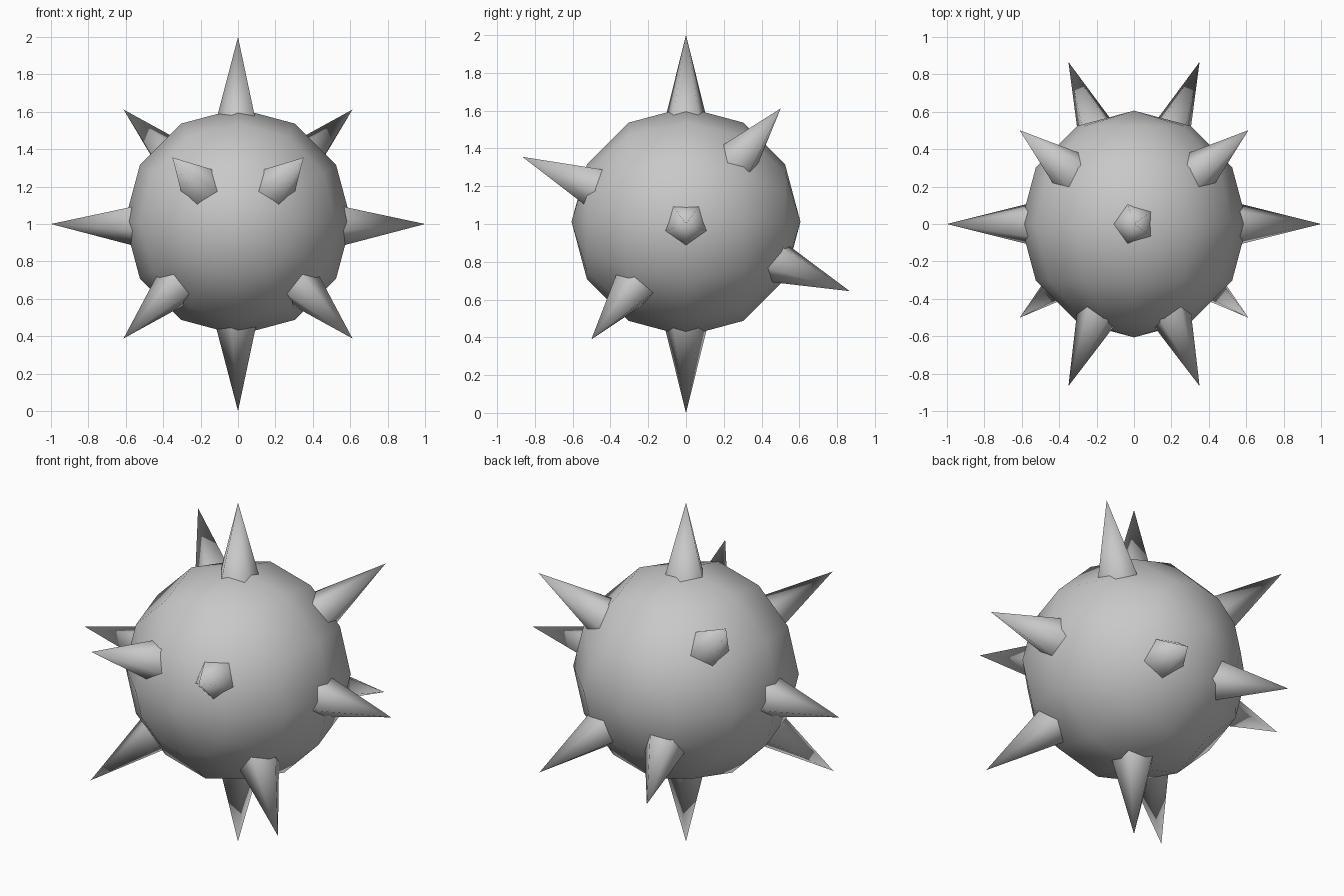
import bpy
import bmesh
import math
from mathutils import Matrix, Vector

cube = bpy.data.objects.get("Cube")
if cube:
    bpy.data.objects.remove(cube, do_unlink=True)

CENTRE = Vector((0, 0, 1))
BALL_RADIUS = 0.606
SPIKE_BASE = 0.5       # distance of the hidden spike base from the centre
SPIKE_RADIUS = 0.131
SIDES = 5

grey = bpy.data.materials.new("grey_metal")
grey.use_nodes = True
colour = (0.58, 0.58, 0.58, 1)
grey.diffuse_color = colour
grey.node_tree.nodes["Principled BSDF"].inputs["Base Color"].default_value = colour


def add_object(name, bm, smooth_angle):
    """Turn a bmesh into a shaded object with the grey material."""
    bmesh.ops.recalc_face_normals(bm, faces=bm.faces)
    mesh = bpy.data.meshes.new(name)
    bm.to_mesh(mesh)
    bm.free()
    mesh.materials.append(grey)
    obj = bpy.data.objects.new(name, mesh)
    bpy.context.collection.objects.link(obj)
    bpy.ops.object.select_all(action='DESELECT')
    obj.select_set(True)
    bpy.context.view_layer.objects.active = obj
    bpy.ops.object.shade_smooth_by_angle(angle=math.radians(smooth_angle))
    return obj


def add_spike(name, direction, corner_hint):
    """Five-sided spike along direction, one base corner towards corner_hint."""
    axis = Vector(direction).normalized()
    hint = Vector(corner_hint)
    corner = (hint - axis * hint.dot(axis)).normalized()
    side = axis.cross(corner)
    base = CENTRE + axis * SPIKE_BASE
    bm = bmesh.new()
    ring = []
    for i in range(SIDES):
        a = math.tau * i / SIDES
        offset = corner * math.cos(a) + side * math.sin(a)
        ring.append(bm.verts.new(base + offset * SPIKE_RADIUS))
    tip = bm.verts.new(CENTRE + axis)
    for i in range(SIDES):
        bm.faces.new((ring[i], ring[(i + 1) % SIDES], tip))
    bm.faces.new(ring[::-1])
    add_object(name, bm, 85)


# Coarse smooth ball with its poles at the front and back
bm = bmesh.new()
turn = Matrix.Translation((0, 0, 1.012)) @ Matrix.Rotation(math.pi / 2, 4, 'X')
bmesh.ops.create_uvsphere(bm, u_segments=12, v_segments=6,
                          radius=BALL_RADIUS, matrix=turn)
add_object("ball", bm, 60)

# Vertical spikes
add_spike("top_spike", (0, 0, 1), (-1, 0, 0))
add_spike("bottom_spike", (0, 0, -1), (-1, 0, 0))

# Mirrored spikes, each with a base corner pointing down
pairs = {
    "side_spike": (1, 0, 0),
    "front_upper_spike": (0.35, -0.865, 0.355),
    "front_lower_spike": (0.61, -0.5, -0.61),
    "back_upper_spike": (0.61, 0.5, 0.61),
    "back_lower_spike": (0.35, 0.865, -0.355),
}
for name, (x, y, z) in pairs.items():
    for label, sign in (("left", 1), ("right", -1)):
        add_spike(f"{label}_{name}", (sign * x, y, z), (0, 0, -1))
